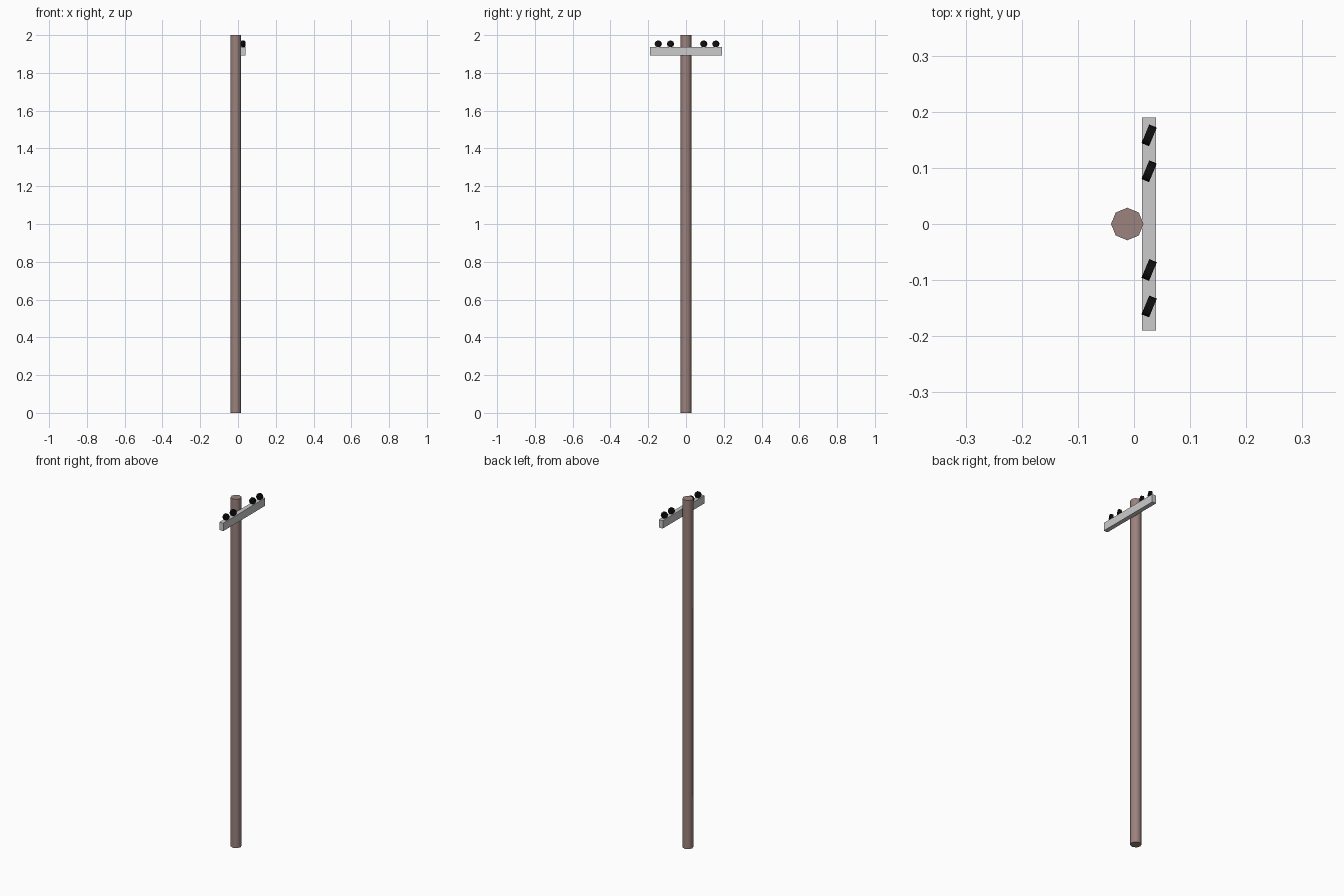
import bpy, math

if "Cube" in bpy.data.objects:
    bpy.data.objects.remove(bpy.data.objects["Cube"])


def material(name, rgb):
    m = bpy.data.materials.new(name)
    m.diffuse_color = (*rgb, 1)
    m.use_nodes = True
    m.node_tree.nodes["Principled BSDF"].inputs["Base Color"].default_value = m.diffuse_color
    return m


def smooth(degrees):
    bpy.ops.object.shade_smooth_by_angle(angle=math.radians(degrees))


wood = material("brown_wood", (0.33, 0.225, 0.205))
black = material("black_ceramic", (0.005, 0.005, 0.005))

# Eight-sided pole, corners on the axes, softly shaded around the sides
bpy.ops.mesh.primitive_cylinder_add(vertices=8, radius=0.029, depth=2,
                                    location=(-0.012, 0, 1))
pole = bpy.context.object
pole.name = "pole"
pole.data.materials.append(wood)
smooth(50)

# Crossarm fixed to the right side of the pole
bpy.ops.mesh.primitive_cube_add(size=1, location=(0.027, 0, 1.914))
arm = bpy.context.object
arm.name = "crossarm"
arm.scale = (0.025, 0.38, 0.045)
bpy.ops.object.transform_apply(location=False, rotation=False, scale=True)

# Four disc insulators resting on the crossarm, axes along x
for i, y in enumerate((-0.147, -0.082, 0.094, 0.158)):
    bpy.ops.mesh.primitive_cylinder_add(vertices=8, radius=0.018, depth=0.0145,
                                        location=(0.027, y, 1.9535))
    disc = bpy.context.object
    disc.name = f"insulator_{i + 1}"
    disc.rotation_euler = (math.radians(22.5), math.radians(90), 0)
    disc.data.materials.append(black)
    smooth(50)
